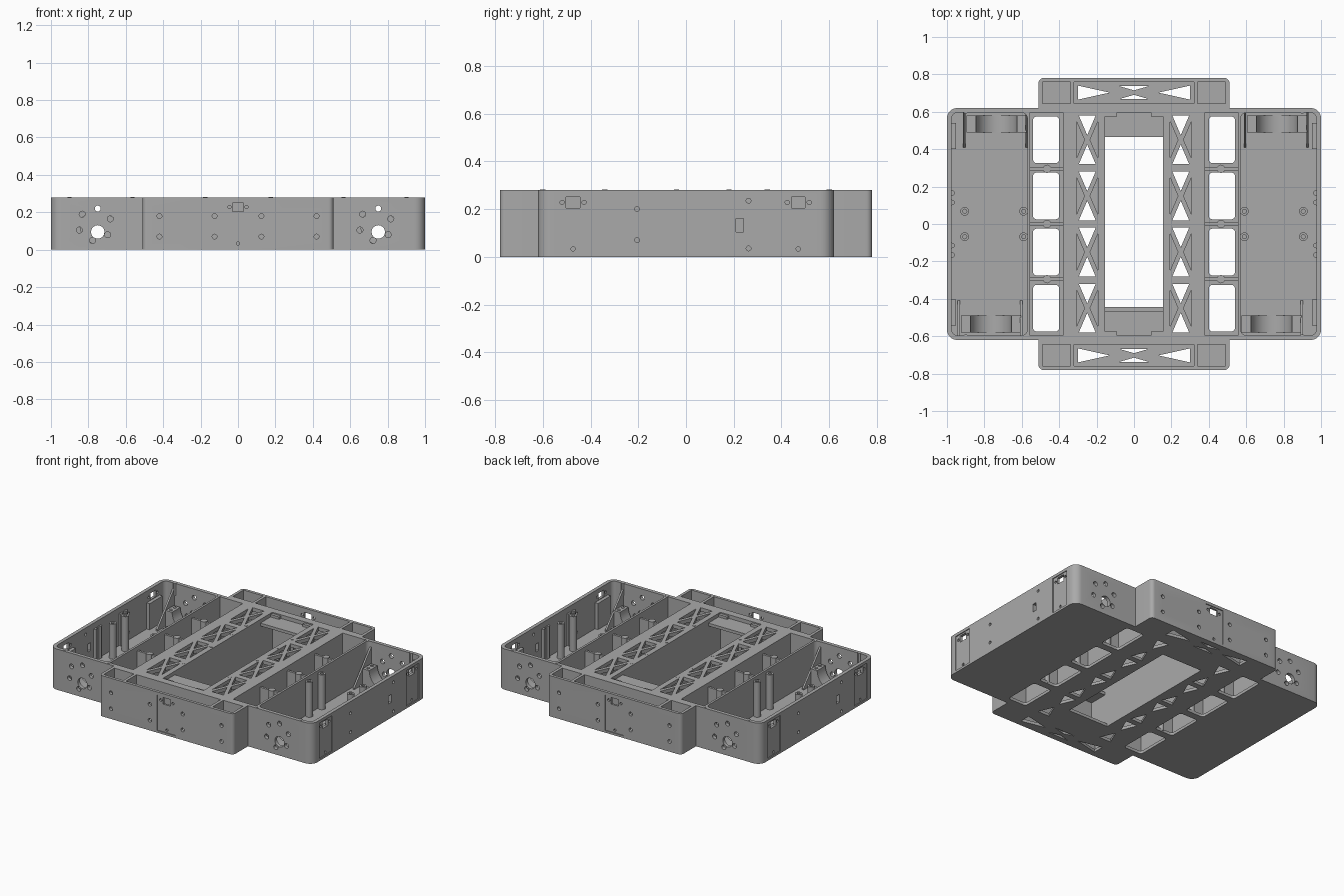
import bpy, bmesh, math
from mathutils import Vector

if "Cube" in bpy.data.objects:
    bpy.data.objects.remove(bpy.data.objects["Cube"], do_unlink=True)

grey = bpy.data.materials.new("plain grey")
grey.use_nodes = True
grey.diffuse_color = (0.4, 0.4, 0.4, 1)
grey.node_tree.nodes["Principled BSDF"].inputs["Base Color"].default_value = (0.4, 0.4, 0.4, 1)

H, FLOOR = 0.28, 0.02
SIDES = (1, -1)


# ---- 2D profiles ----
def rect(a0, a1, b0, b1, r=0.0):
    a0, a1, b0, b1 = min(a0, a1), max(a0, a1), min(b0, b1), max(b0, b1)
    if r == 0:
        return [(a0, b0), (a1, b0), (a1, b1), (a0, b1)]
    corners = [(a1 - r, b1 - r), (a0 + r, b1 - r), (a0 + r, b0 + r), (a1 - r, b0 + r)]
    return [(ca + r * math.cos(t), cb + r * math.sin(t))
            for k, (ca, cb) in enumerate(corners)
            for t in [math.radians(90 * k + 15 * i) for i in range(7)]]


def circle(a, b, r, n=20):
    return [(a + r * math.cos(math.tau * i / n), b + r * math.sin(math.tau * i / n)) for i in range(n)]


def place(axis, a, b, d):
    return Vector({"x": (d, a, b), "y": (a, d, b), "z": (a, b, d)}[axis])


# ---- solids: each is (profile, axis, low, high) ----
def build(name, solids):
    bm = bmesh.new()
    for pts, axis, lo, hi in solids:
        face = bm.faces.new([bm.verts.new(place(axis, a, b, lo)) for a, b in pts])
        moved = bmesh.ops.extrude_face_region(bm, geom=[face])["geom"]
        shift = place(axis, 0, 0, hi - lo)
        bmesh.ops.translate(bm, vec=shift, verts=[g for g in moved if isinstance(g, bmesh.types.BMVert)])
    bmesh.ops.recalc_face_normals(bm, faces=bm.faces)
    mesh = bpy.data.meshes.new(name)
    bm.to_mesh(mesh)
    bm.free()
    mesh.materials.append(grey)
    obj = bpy.data.objects.new(name, mesh)
    bpy.context.collection.objects.link(obj)
    return obj


def activate(obj):
    bpy.ops.object.select_all(action="DESELECT")
    obj.select_set(True)
    bpy.context.view_layer.objects.active = obj


def combine(obj, solids, operation="DIFFERENCE"):
    tool = build("cutter", solids)
    tool.hide_render = True
    activate(obj)
    mod = obj.modifiers.new("cut", "BOOLEAN")
    mod.operation, mod.solver, mod.object = operation, "EXACT", tool
    bpy.ops.object.modifier_apply(modifier=mod.name)
    bpy.data.objects.remove(tool, do_unlink=True)


def smooth(obj):
    activate(obj)
    bpy.ops.object.shade_smooth_by_angle(angle=math.radians(30))


# ---- chassis: two crossed rounded blocks ----
chassis = build("chassis", [(rect(-1, 1, -0.62, 0.62, 0.055), "z", 0, H)])
combine(chassis, [(rect(-0.51, 0.51, -0.78, 0.78, 0.025), "z", 0, H)], "UNION")

# Open bays, plus the closed cavity below each truss deck
bays = [(rect(-0.155, 0.155, -0.595, 0.595), "z", FLOOR, 1)]
for s in SIDES:
    bays += [(rect(s * 0.57, s * 0.975, -0.595, 0.595, 0.03), "z", FLOOR, 1),
             (rect(s * 0.38, s * 0.555, -0.595, 0.595), "z", FLOOR, 1),
             (rect(s * 0.17, s * 0.365, -0.595, 0.595), "z", FLOOR, H - 0.025),
             (rect(-0.32, 0.32, s * 0.645, s * 0.76), "z", FLOOR, 1)]
    bays += [(rect(t * 0.34, t * 0.49, s * 0.645, s * 0.76), "z", FLOOR, 1) for t in SIDES]
combine(chassis, bays)

# Floor openings and truss triangles
holes = [(rect(-0.155, 0.155, -0.445, 0.465), "z", -1, 1)]
for s in SIDES:
    for k in range(4):
        mid = -0.45 + 0.3 * k
        holes.append((rect(s * 0.4, s * 0.54, mid - 0.125, mid + 0.125, 0.02), "z", -1, 1))
        for t in SIDES:
            holes += [([(s * 0.205, mid + t * 0.13), (s * 0.295, mid + t * 0.13),
                        (s * 0.25, mid + t * 0.025)], "z", -1, 1),
                      ([(s * (0.25 + t * 0.058), mid + 0.1), (s * (0.25 + t * 0.058), mid - 0.1),
                        (s * (0.25 + t * 0.015), mid)], "z", 0.2, 1)]
    for t in SIDES:
        holes += [([(t * 0.3, s * 0.665), (t * 0.3, s * 0.74), (t * 0.13, s * 0.7025)], "z", -1, 1),
                  ([(-0.08, s * (0.7025 + t * 0.035)), (0.08, s * (0.7025 + t * 0.035)),
                    (0, s * (0.7025 + t * 0.012))], "z", -1, 1)]
combine(chassis, holes)

# Wall holes: drive shafts, bolt circles, screws and recessed panels
drill = []
BOLTS = [(0, 0.22), (-0.083, 0.19), (0.067, 0.165), (-0.098, 0.105), (0.053, 0.08), (-0.028, 0.05)]
for s in SIDES:
    wall = sorted((-s * 0.58, -s * 0.66))
    for cx in (-0.75, 0.75):
        drill.append((circle(s * cx, 0.095, 0.036), "y", *wall))
        drill += [(circle(s * (cx + dx), z, 0.016), "y", *wall) for dx, z in BOLTS]
    outer = sorted((-s * 0.75, -s * 0.8))
    drill += [(circle(x, z, 0.013), "y", *outer) for x in (-0.42, -0.125, 0.125, 0.42) for z in (0.07, 0.18)]
    drill.append((rect(-0.07, 0.07, 0.015, 0.26), "y", *sorted((-s * 0.774, -s * 0.8))))
    side = sorted((s * 0.96, s * 1.1))
    drill += [(circle(s * y, z, 0.01), "x", *side)
              for y, z in [(-0.205, 0.2), (-0.205, 0.07), (0.262, 0.235), (0.262, 0.035)]]
    drill.append((rect(s * 0.21, s * 0.24, 0.105, 0.16), "x", *side))
    drill += [(rect(y - 0.068, y + 0.068, 0.015, 0.26), "x", *sorted((s * 0.994, s * 1.1)))
              for y in (-0.473, 0.47)]
combine(chassis, drill)

# Connector window and screw holes inside each panel
windows = []
for s in SIDES:
    spots = [("y", 0, sorted((s * 0.75, s * 0.8)))]
    spots += [("x", y, sorted((s * 0.96, s * 1.1))) for y in (-0.473, 0.47)]
    for axis, c, span in spots:
        windows.append((rect(c - 0.029, c + 0.029, 0.205, 0.25), axis, *span))
        windows += [(circle(c + dx, z, 0.009, 12), axis, *span)
                    for dx, z in [(-0.046, 0.228), (0.046, 0.228), (0, 0.033)]]
combine(chassis, windows)
smooth(chassis)

# ---- cell dividers with screw bosses ----
dividers, bosses = [], []
for s in SIDES:
    for y in (-0.295, 0, 0.295):
        dividers.append((rect(s * 0.375, s * 0.56, y - 0.008, y + 0.008), "z", 0.01, 0.25))
        bosses.append((circle(s * 0.465, y, 0.022), "z", 0.01, 0.255))
build("cell_dividers", dividers)
smooth(build("divider_bosses", bosses))

# ---- recessed end decks over the central well, with corner tabs ----
build("end_decks", [(rect(-0.158, 0.158, s * 0.465, s * 0.6), "z", 0.235, 0.255) for s in SIDES])
build("deck_tabs", [(rect(t * 0.09, t * 0.158, s * 0.575, s * 0.6), "z", 0.25, 0.272)
                    for s in SIDES for t in SIDES])

# ---- motor cradles with triangular gussets ----
cradles, gussets, pins = [], [], []
for cx, s in [(0.765, 1), (-0.735, 1), (-0.765, -1), (0.735, -1)]:
    arc = [(cx + 0.11 * math.cos(t), 0.135 + 0.11 * math.sin(t))
           for t in [math.pi + math.pi * i / 16 for i in range(17)]]
    saddle = [(cx - 0.16, 0.01), (cx - 0.16, 0.135)] + arc + [(cx + 0.16, 0.135), (cx + 0.16, 0.01)]
    cradles.append((saddle, "y", *sorted((s * 0.49, s * 0.58))))
    pins += [(circle(cx + t * 0.135, s * y, 0.01, 12), "z", 0.13, 0.139) for t in SIDES for y in (0.515, 0.555)]
    for dx in (-0.172, 0.162):
        gussets.append(([(s * 0.6, 0.01), (s * 0.41, 0.01), (s * 0.41, 0.03), (s * 0.6, 0.25)],
                        "x", cx + dx - 0.006, cx + dx + 0.006))
smooth(build("motor_cradles", cradles))
smooth(build("cradle_screws", pins))
build("gussets", gussets)

# ---- standoff columns with bored tops, and small wall posts ----
spots = [(s * x, s * y) for s in SIDES for x in (0.905, 0.59) for y in (0.068, -0.068)]
columns = build("standoff_columns", [(circle(x, y, 0.023), "z", 0.01, 0.26) for x, y in spots])
combine(columns, [(circle(x, y, 0.011, 12), "z", 0.2, 1) for x, y in spots])
smooth(columns)
posts = [(s * 0.974, y) for s in SIDES for y in (-0.165, -0.115, 0.115, 0.165)]
smooth(build("wall_posts", [(circle(x, y, 0.015, 12), "z", 0.01, 0.24) for x, y in posts]))

# ---- lid screw bosses on the rim and truss decks ----
studs = [(s * x, t * 0.6) for s in SIDES for t in SIDES for x in (0.565, 0.9)]
studs += [(s * 0.175, y) for s in SIDES for y in (-0.34, -0.04, 0.18, 0.34)]
smooth(build("lid_screw_bosses", [(circle(x, y, 0.011, 12), "z", 0.2, H + 0.002) for x, y in studs]))

# ---- inner backing blocks behind the side panels ----
build("panel_backings", [(rect(s * 0.952, s * 0.978, y - 0.07, y + 0.07), "z", 0.01, 0.2)
                         for s in SIDES for y in (-0.473, 0.47)])
